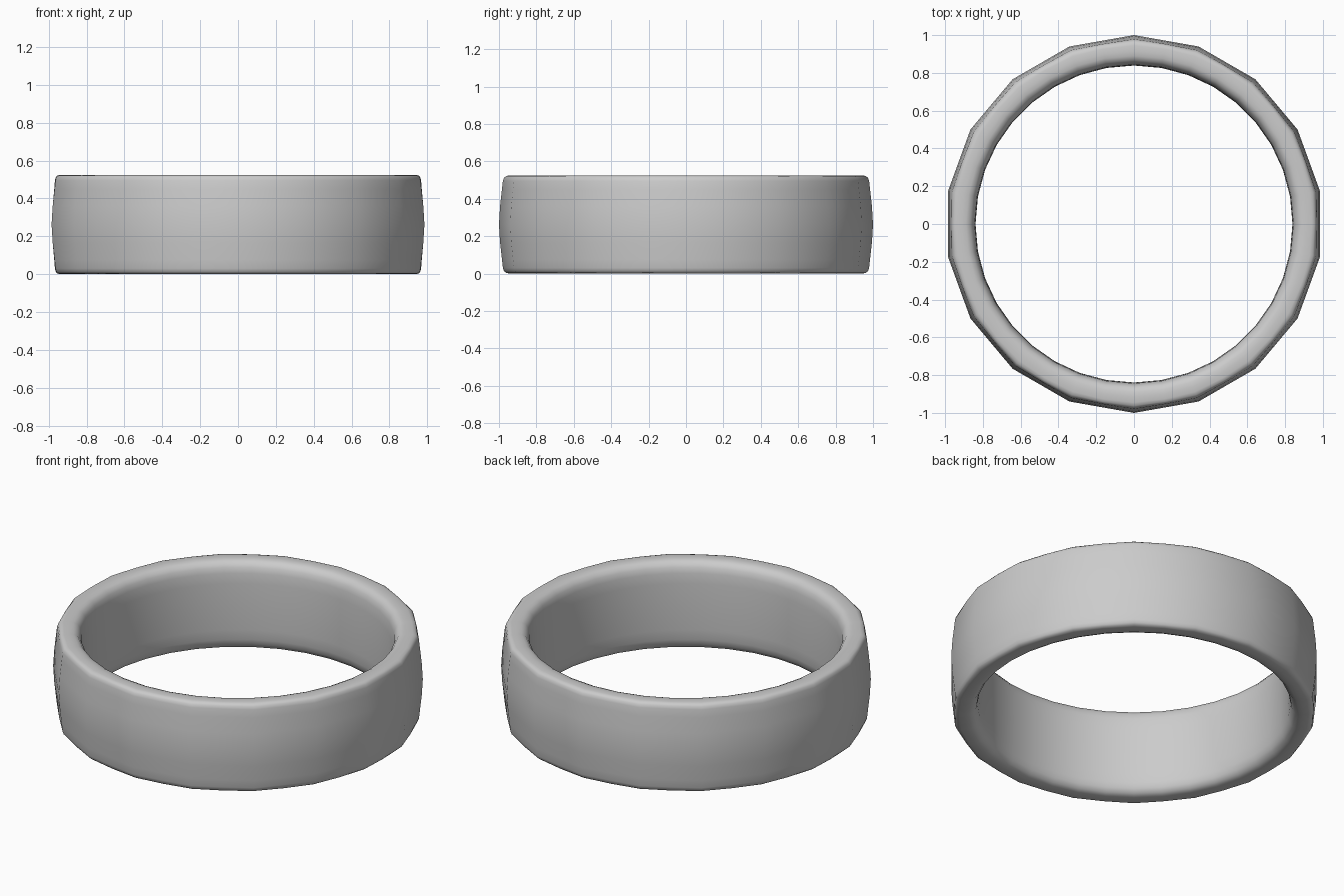
import bpy, bmesh
from math import sin, cos, pi

if "Cube" in bpy.data.objects:
    bpy.data.objects.remove(bpy.data.objects["Cube"])

SEGMENTS = 36
H = 0.525
# Half cross-section (radius, height, faceting), from inner mid-wall up and over to outer mid-wall
half = [(0.839, H / 2, 0), (0.840, 0.40, 0), (0.844, 0.46, 0), (0.852, 0.492, 0),
        (0.868, 0.514, 0), (0.89, 0.524, 0), (0.915, H, 0.1), (0.945, H, 0.3),
        (0.962, 0.521, 0.5), (0.973, 0.512, 0.7), (0.979, 0.495, 0.8), (0.984, 0.45, 0.9),
        (0.994, 0.36, 1), (1.0, H / 2, 1)]
# Mirror it about mid-height to close the loop
profile = half + [(r, H - z, f) for r, z, f in half[-2:0:-1]]

# Ring band: the outer wall is coarser (18 sided), so alternate columns sit on its chords
bm = bmesh.new()
columns = []
for k in range(SEGMENTS):
    a = 2 * pi * k / SEGMENTS
    dip = 0 if k % 2 else 1 - cos(pi / 18)
    columns.append([bm.verts.new((r * (1 - dip * f) * cos(a), r * (1 - dip * f) * sin(a), z))
                    for r, z, f in profile])
n = len(profile)
for k in range(SEGMENTS):
    c, d = columns[k], columns[(k + 1) % SEGMENTS]
    for i in range(n):
        j = (i + 1) % n
        bm.faces.new((c[i], c[j], d[j], d[i])).smooth = True
bmesh.ops.recalc_face_normals(bm, faces=bm.faces)

mesh = bpy.data.meshes.new("ring_band")
bm.to_mesh(mesh)
bm.free()
bpy.context.collection.objects.link(bpy.data.objects.new("ring_band", mesh))
